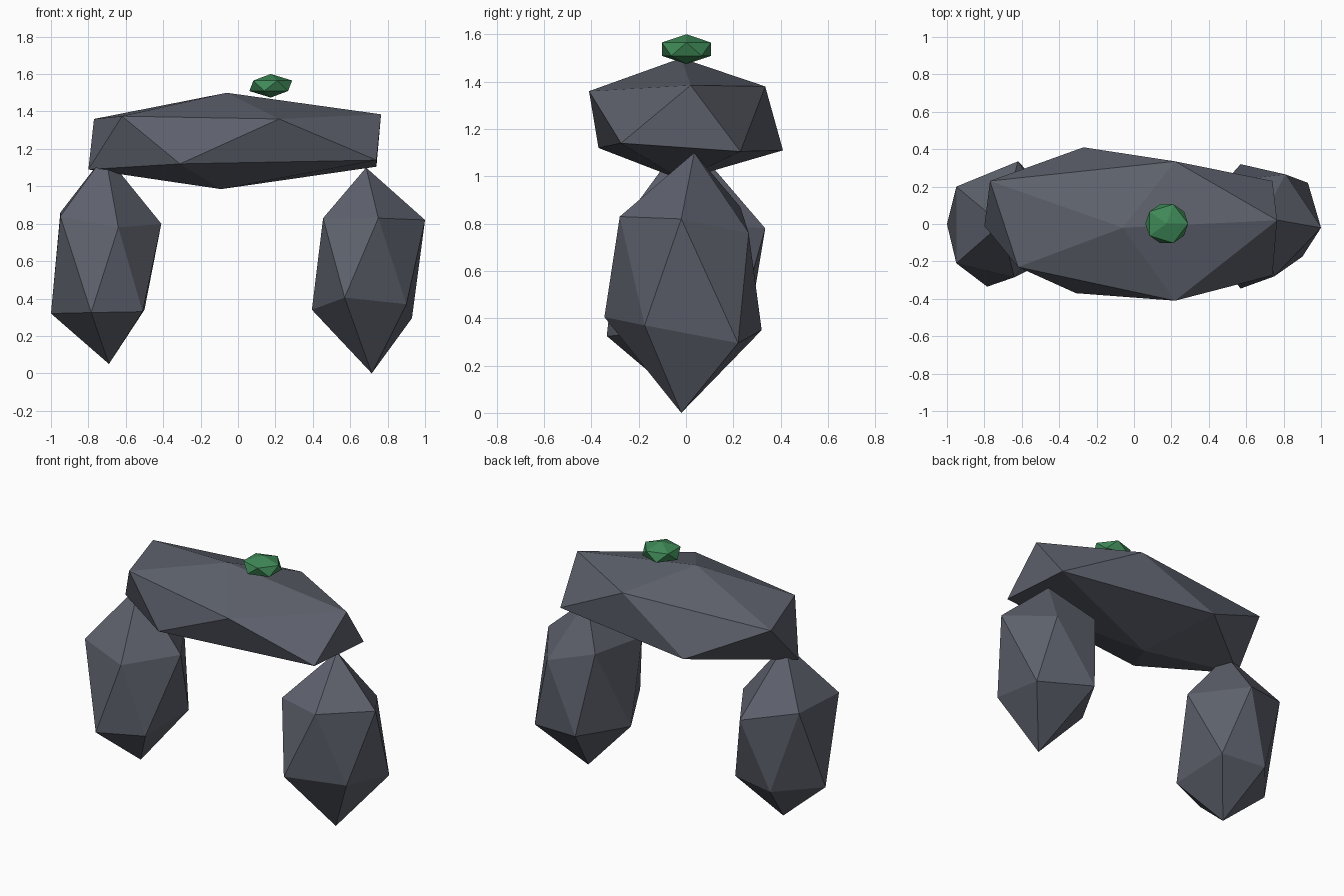
import bpy, bmesh
from mathutils import Vector

if "Cube" in bpy.data.objects:
    bpy.data.objects.remove(bpy.data.objects["Cube"])


def material(name, rgb):
    m = bpy.data.materials.new(name)
    m.diffuse_color = (*rgb, 1)
    m.use_nodes = True
    m.node_tree.nodes["Principled BSDF"].inputs["Base Color"].default_value = m.diffuse_color
    return m


stone = material("slate stone", (0.11, 0.12, 0.15))
leaf = material("moss green", (0.05, 0.25, 0.095))


def finish(name, bm, mat):
    bmesh.ops.recalc_face_normals(bm, faces=bm.faces[:])
    mesh = bpy.data.meshes.new(name)
    bm.to_mesh(mesh)
    bm.free()
    mesh.materials.append(mat)
    ob = bpy.data.objects.new(name, mesh)
    bpy.context.collection.objects.link(ob)
    return ob


def rock(name, bottom, lower, upper, top):
    """Rough twenty-sided boulder: two staggered rings of five, capped by two tips."""
    bm = bmesh.new()
    b, t = bm.verts.new(bottom), bm.verts.new(top)
    lo = [bm.verts.new(p) for p in lower]
    up = [bm.verts.new(p) for p in upper]
    for i in range(5):
        j = (i + 1) % 5
        for tri in ((b, lo[i], lo[j]), (lo[i], up[i], lo[j]),
                    (up[i], up[j], lo[j]), (t, up[i], up[j])):
            bm.faces.new(tri)
    return finish(name, bm, stone)


# Stone lying across the top
rock("lintel_stone", (-0.09, -0.02, 0.985),
     [(0.74, -0.275, 1.14), (-0.31, -0.37, 1.12), (-0.80, -0.01, 1.09),
      (-0.27, 0.41, 1.11), (0.74, 0.23, 1.105)],
     [(0.22, -0.41, 1.36), (-0.62, -0.23, 1.375), (-0.77, 0.23, 1.36),
      (0.22, 0.335, 1.38), (0.765, 0.02, 1.385)],
     (-0.06, -0.02, 1.50))

# Upright stones
rock("left_pillar_stone", (-0.69, -0.01, 0.05),
     [(-0.51, -0.22, 0.33), (-0.785, -0.335, 0.325), (-1.0, 0, 0.32),
      (-0.785, 0.26, 0.33), (-0.50, 0.21, 0.34)],
     [(-0.64, -0.285, 0.78), (-0.95, -0.21, 0.84), (-0.95, 0.20, 0.86),
      (-0.62, 0.335, 0.78), (-0.41, 0, 0.80)],
     (-0.71, 0, 1.17))
rock("right_pillar_stone", (0.715, -0.02, 0),
     [(0.90, -0.175, 0.37), (0.57, -0.345, 0.405), (0.395, 0, 0.34),
      (0.57, 0.32, 0.35), (0.93, 0.22, 0.295)],
     [(0.75, -0.28, 0.83), (0.455, -0.20, 0.83), (0.49, 0.23, 0.87),
      (0.81, 0.265, 0.76), (1.0, -0.02, 0.82)],
     (0.685, 0.035, 1.10))

# Small flattened moss clump on the lintel
bm = bmesh.new()
bmesh.ops.create_icosphere(bm, subdivisions=1, radius=1)
bmesh.ops.scale(bm, vec=Vector((0.128, 0.122, 0.063)), verts=bm.verts[:])
bmesh.ops.translate(bm, vec=Vector((0.175, 0.002, 1.5375)), verts=bm.verts[:])
finish("moss_clump", bm, leaf)
